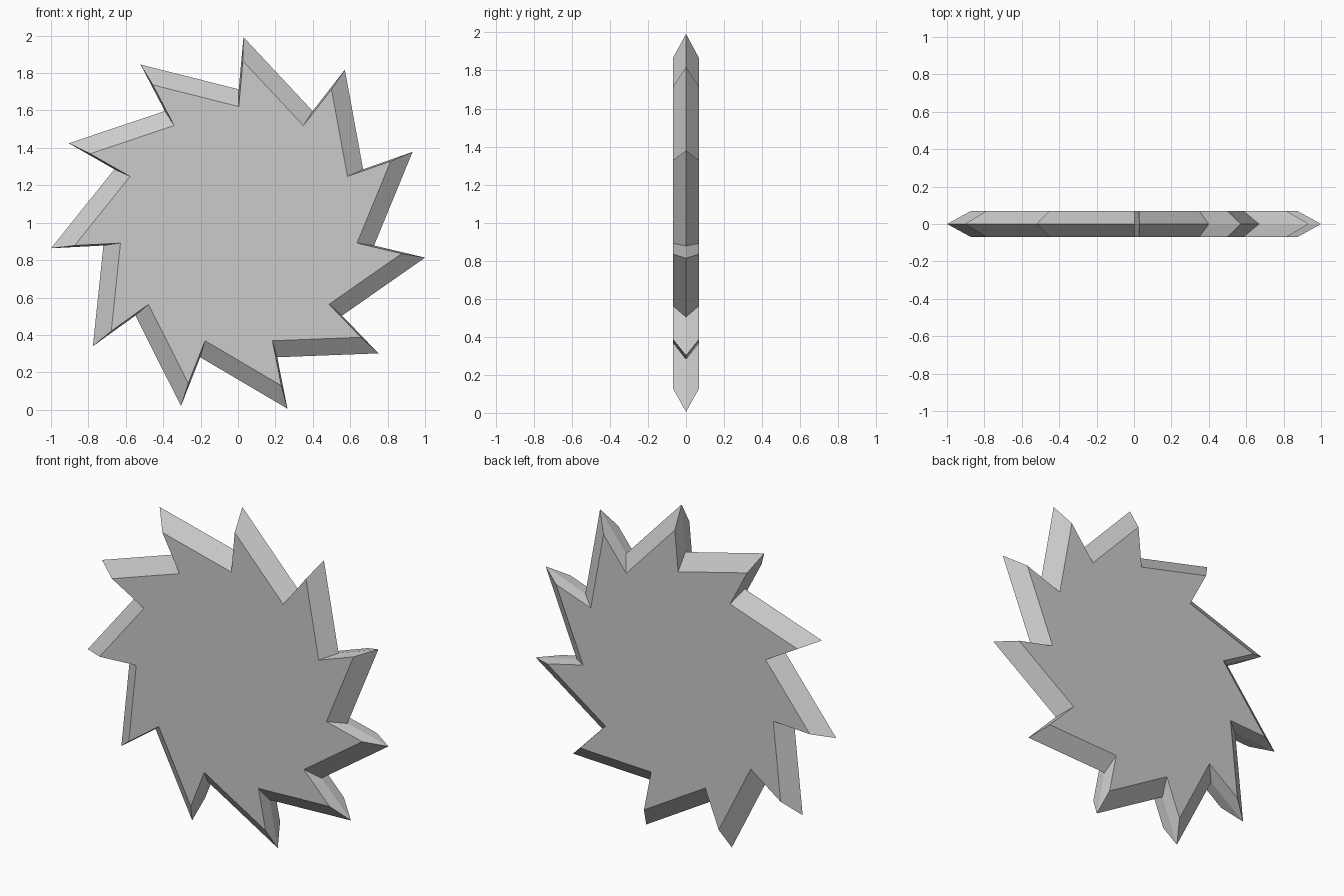
import bpy, bmesh, math

if "Cube" in bpy.data.objects:
    bpy.data.objects.remove(bpy.data.objects["Cube"])

TEETH = 11
TIP_R, NOTCH_R = 1.0105, 0.731     # outline at the middle plane
FACE_SCALE = 0.874                 # flat faces are a scaled copy of the outline
HALF_THICK = 0.069
LEAN = math.radians(1.43)          # tip offset from its notch
CX, CZ = 0.004, 0.982


def star_ring(bm, scale, y):
    ring = []
    for i in range(TEETH):
        a = math.pi / 2 - i * 2 * math.pi / TEETH
        for r, ang in ((NOTCH_R, a), (TIP_R, a - LEAN)):
            ring.append(bm.verts.new((CX + r * scale * math.cos(ang), y,
                                      CZ + r * scale * math.sin(ang))))
    return ring


# Saw-toothed disc: front face, sharp middle outline, back face
bm = bmesh.new()
rings = [star_ring(bm, FACE_SCALE, -HALF_THICK),
         star_ring(bm, 1.0, 0.0),
         star_ring(bm, FACE_SCALE, HALF_THICK)]
n = TEETH * 2
for a, b in zip(rings, rings[1:]):
    for i in range(n):
        j = (i + 1) % n
        bm.faces.new((a[i], a[j], b[j], b[i]))
bm.faces.new(rings[0])
bm.faces.new(rings[2][::-1])
bmesh.ops.recalc_face_normals(bm, faces=bm.faces[:])

mesh = bpy.data.meshes.new("toothed_disc")
bm.to_mesh(mesh)
bm.free()
bpy.context.collection.objects.link(bpy.data.objects.new("toothed_disc", mesh))
